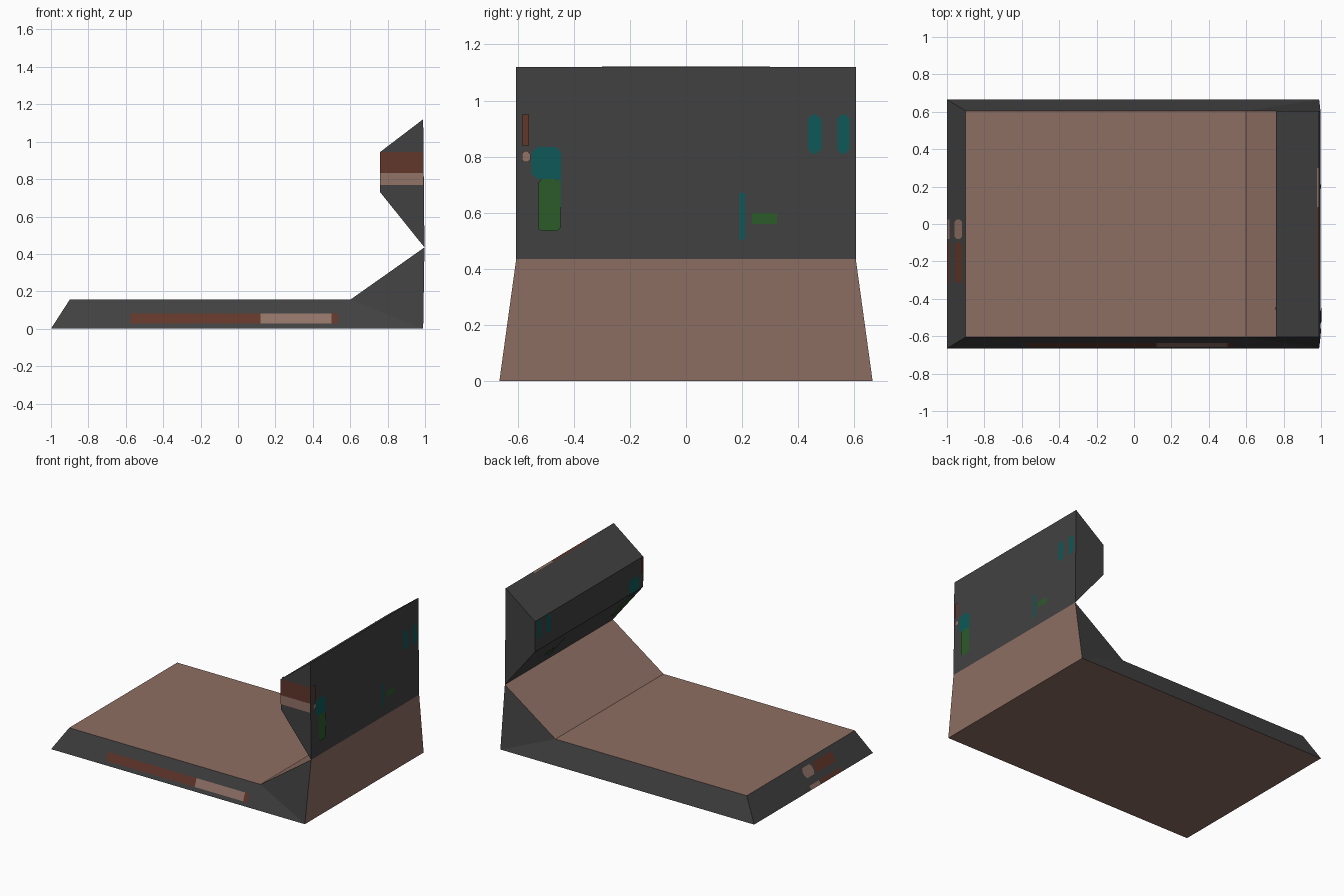
import bpy
from mathutils import Vector

cube = bpy.data.objects.get("Cube")
if cube:
    bpy.data.objects.remove(cube)


def material(name, rgb):
    """Flat material from an sRGB 0-255 colour."""
    lin = [((c / 255 + 0.055) / 1.055) ** 2.4 for c in rgb] + [1]
    m = bpy.data.materials.new(name)
    m.use_nodes = True
    m.diffuse_color = lin
    bsdf = m.node_tree.nodes["Principled BSDF"]
    bsdf.inputs["Base Color"].default_value = lin
    bsdf.inputs["Roughness"].default_value = 0.9
    return m


GREY = material("dark grey", (65, 65, 65))
BROWN = material("brown", (141, 110, 99))
TAN = material("tan", (146, 115, 104))
RUST = material("rust", (98, 55, 43))
TEAL = material("teal", (14, 88, 88))
GREEN = material("green", (44, 90, 42))


def build(name, verts, faces, mats):
    mesh = bpy.data.meshes.new(name)
    mesh.from_pydata(verts, [], faces)
    for m in mats:
        mesh.materials.append(m)
    mesh.update()
    ob = bpy.data.objects.new(name, mesh)
    bpy.context.collection.objects.link(ob)
    return ob


def outline(a0, a1, b0, b1, cut=0):
    """Rectangle in two coordinates, with optional cut corners."""
    if not cut:
        return [(a0, b0), (a1, b0), (a1, b1), (a0, b1)]
    return [(a0 + cut, b0), (a1 - cut, b0), (a1, b0 + cut), (a1, b1 - cut),
            (a1 - cut, b1), (a0 + cut, b1), (a0, b1 - cut), (a0, b0 + cut)]


def plate(name, mat, points, out, lift=0.002):
    """Painted marking lying just above a flat surface, facing 'out'."""
    pts = [Vector(p) for p in points]
    n = (pts[1] - pts[0]).cross(pts[2] - pts[0]).normalized()
    if n.dot(Vector(out)) < 0:
        n = -n
        pts.reverse()
    build(name, [p + n * lift for p in pts], [range(len(pts))], [mat])


# Main sizes
L, R = -1.0, 0.99          # ends of the floor
W, T = 0.665, 0.605        # half widths at the floor and above
H, JOIN, TOP = 0.155, 0.435, 1.12
XT, XR, XJ = -0.9, 0.6, 0.997
IN, Z_LO, Z_HI = 0.76, 0.73, 0.945

# Low base with sloped sides and a ramp rising at the +x end
half = [(L, W, 0), (R, W, 0), (XJ, T, JOIN), (XR, T, H), (XT, T, H)]
verts = [(x, -y, z) for x, y, z in half] + half
base = build("base", verts, [
    (0, 5, 6, 1),                       # underside
    (4, 3, 8, 9), (3, 2, 7, 8),         # deck and ramp
    (1, 6, 7, 2),                       # end panel
    (0, 1, 3, 4), (1, 2, 3),            # front side
    (5, 9, 8, 6), (6, 8, 7),            # rear side
    (0, 4, 9, 5)], [GREY, BROWN])       # sloped end
for i, poly in enumerate(base.data.polygons):
    poly.material_index = 1 if i < 4 else 0

# Upright head: a four-sided profile extruded across the width
profile = [(XJ, JOIN), (R, TOP), (IN, Z_HI), (IN, Z_LO)]
verts = [(x, y, z) for y in (-T, T) for x, z in profile]
sides = [(i, (i + 1) % 4, (i + 1) % 4 + 4, i + 4) for i in range(4)]
build("upper_head", verts, [(3, 2, 1, 0), (4, 5, 6, 7)] + sides, [GREY])


# Markings on the head: the same pattern on its outer and inner faces
def outer_x(z):
    return XJ + (R - XJ) * (z - JOIN) / (TOP - JOIN)


def lower_x(z):
    return XJ + (IN - XJ) * (z - JOIN) / (Z_LO - JOIN)


marks = [
    ("rear_pill", TEAL, 0.54, 0.582, 0.81, 0.95, 0.015),
    ("inner_pill", TEAL, 0.435, 0.482, 0.81, 0.95, 0.017),
    ("narrow_bar", TEAL, 0.19, 0.21, 0.505, 0.67, 0),
    ("small_bar", GREEN, 0.235, 0.325, 0.56, 0.6, 0),
    ("teal_block", TEAL, -0.55, -0.445, 0.72, 0.835, 0.02),
    ("teal_tail", TEAL, -0.46, -0.445, 0.62, 0.76, 0),
    ("green_block", GREEN, -0.525, -0.448, 0.535, 0.72, 0.01),
    ("rust_bar", RUST, -0.585, -0.56, 0.84, 0.95, 0),
    ("tan_dot", TAN, -0.585, -0.555, 0.78, 0.82, 0.01),
]
for k, (name, mat, y0, y1, z0, z1, cut) in enumerate(marks):
    lift = 0.002 + 0.0006 * k
    pts = outline(y0, y1, z0, z1, cut)
    plate(name + "_outer", mat, [(outer_x(z), y, z) for y, z in pts], (1, 0, 0), lift)
    a, b = max(z0, Z_LO), min(z1, Z_HI)
    if b - a > 0.04:
        pts = outline(y0, y1, a, b, cut)
        plate(name + "_inner", mat, [(IN, y, z) for y, z in pts], (-1, 0, 0), lift)
    a, b = max(z0, JOIN), min(z1, Z_LO)
    if b - a > 0.03:
        pts = outline(y0, y1, a, b)
        plate(name + "_under", mat, [(lower_x(z), y, z) for y, z in pts], (-1, 0, -1), lift)

# Bands across the front end of the head
plate("head_rust_band", RUST,
      [(x, -T, z) for x, z in outline(IN, R, 0.83, Z_HI)], (0, -1, 0))
plate("head_tan_band", TAN,
      [(x, -T, z) for x, z in outline(IN, R, 0.768, 0.832)], (0, -1, 0), 0.003)


# Thin stripe along the crest of the head
def crest_z(x):
    return Z_HI + (TOP - Z_HI) * (x - IN) / (R - IN)


for name, mat, y0, y1 in (("crest_rust", RUST, -0.3, 0.09), ("crest_tan", TAN, 0.09, 0.3)):
    plate(name, mat, [(x, y, crest_z(x)) for x, y in outline(0.98, R, y0, y1)], (-1, 0, 1))


# Stripe along the front side of the base
def front_y(z):
    return -W + (W - T) * z / H


for name, mat, x0, x1 in (("stripe_rust", RUST, -0.575, 0.12),
                          ("stripe_tan", TAN, 0.12, 0.5),
                          ("stripe_end", RUST, 0.5, 0.535)):
    plate(name, mat, [(x, front_y(z), z) for x, z in outline(x0, x1, 0.027, 0.082)], (0, -1, 0))


# Two rows of markings on the sloped end
def end_z(x):
    return H * (x - L) / (XT - L)


for row, x0, x1, cut in (("upper", -0.957, -0.918, 0.012), ("lower", -0.999, -0.984, 0)):
    for name, mat, y0, y1 in (("rust", RUST, -0.315, -0.095), ("tan", TAN, -0.08, 0.025)):
        plate(f"end_{name}_{row}", mat,
              [(x, y, end_z(x)) for x, y in outline(x0, x1, y0, y1, cut)], (-1, 0, 1))
